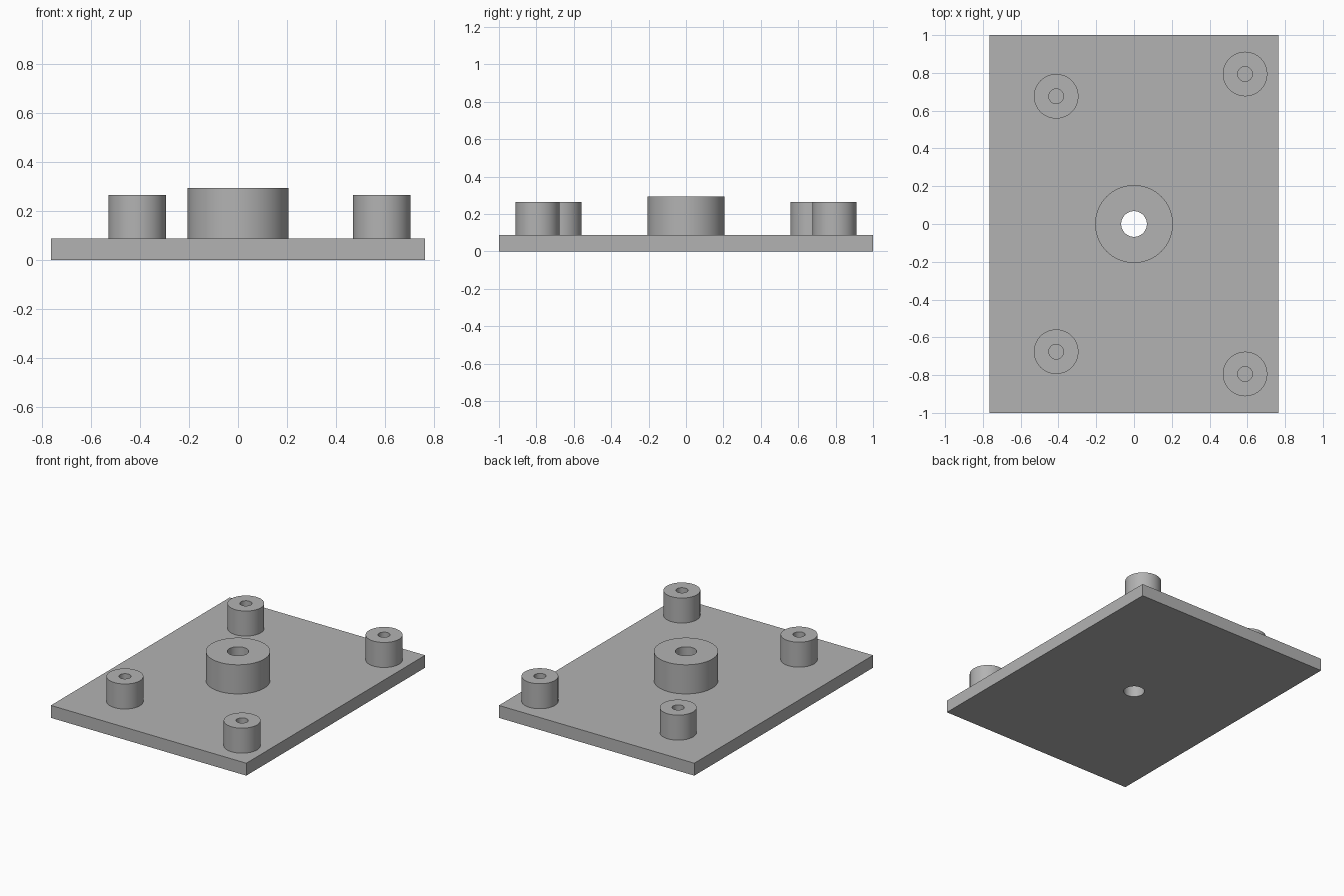
import bpy, bmesh
from math import pi, radians
from mathutils import Vector

cube = bpy.data.objects.get("Cube")
if cube:
    bpy.data.objects.remove(cube, do_unlink=True)

PLATE_TOP = 0.088
SEGMENTS = 64

grey = bpy.data.materials.new("plain grey")
grey.use_nodes = True
colour = (0.45, 0.45, 0.45, 1)
grey.diffuse_color = colour
grey.node_tree.nodes["Principled BSDF"].inputs["Base Color"].default_value = colour


def smooth(obj):
    bpy.ops.object.select_all(action='DESELECT')
    obj.select_set(True)
    bpy.context.view_layer.objects.active = obj
    bpy.ops.object.shade_smooth_by_angle(angle=radians(30))


def boss(name, x, y, radius, bore, top):
    """Hollow round post: outer wall, top ring and bore, turned about z."""
    bm = bmesh.new()
    profile = [(radius, PLATE_TOP), (radius, top), (bore, top), (bore, PLATE_TOP)]
    verts = [bm.verts.new((r, 0, z)) for r, z in profile]
    edges = [bm.edges.new(pair) for pair in zip(verts, verts[1:])]
    bmesh.ops.spin(bm, geom=verts + edges, cent=(0, 0, 0), axis=(0, 0, 1),
                   angle=2 * pi, steps=SEGMENTS, use_merge=True)
    bmesh.ops.remove_doubles(bm, verts=bm.verts, dist=0.0001)
    bmesh.ops.recalc_face_normals(bm, faces=bm.faces)
    # Make sure the top ring faces up
    ring = max(bm.faces, key=lambda f: f.calc_center_median().z)
    if ring.normal.dot(Vector((0, 0, 1))) < 0:
        bmesh.ops.reverse_faces(bm, faces=bm.faces)
    mesh = bpy.data.meshes.new(name)
    bm.to_mesh(mesh)
    bm.free()
    mesh.materials.append(grey)
    obj = bpy.data.objects.new(name, mesh)
    obj.location = (x, y, 0)
    bpy.context.collection.objects.link(obj)
    smooth(obj)


# Base plate
bpy.ops.mesh.primitive_cube_add(size=1, location=(0, 0, PLATE_TOP / 2))
plate = bpy.context.object
plate.name = "base_plate"
plate.scale = (1.53, 2, PLATE_TOP)
bpy.ops.object.transform_apply(location=True, scale=True)
plate.data.materials.append(grey)

# Centre hole through the plate
BORE = 0.068
bpy.ops.mesh.primitive_cylinder_add(vertices=SEGMENTS, radius=BORE, depth=1)
cutter = bpy.context.object
cutter.hide_render = True
cutter.data.materials.append(grey)
cut = plate.modifiers.new("centre hole", 'BOOLEAN')
cut.operation = 'DIFFERENCE'
cut.solver = 'EXACT'
cut.object = cutter
bpy.context.view_layer.objects.active = plate
bpy.ops.object.modifier_apply(modifier=cut.name)
bpy.data.objects.remove(cutter, do_unlink=True)
smooth(plate)

# Central boss and four corner posts
boss("centre_boss", 0, 0, 0.206, BORE, 0.294)
for end, sign in (("front", -1), ("back", 1)):
    boss(end + "_right_post", -0.412, sign * 0.676, 0.118, 0.039, 0.265)
    boss(end + "_left_post", 0.588, sign * 0.794, 0.118, 0.039, 0.265)
